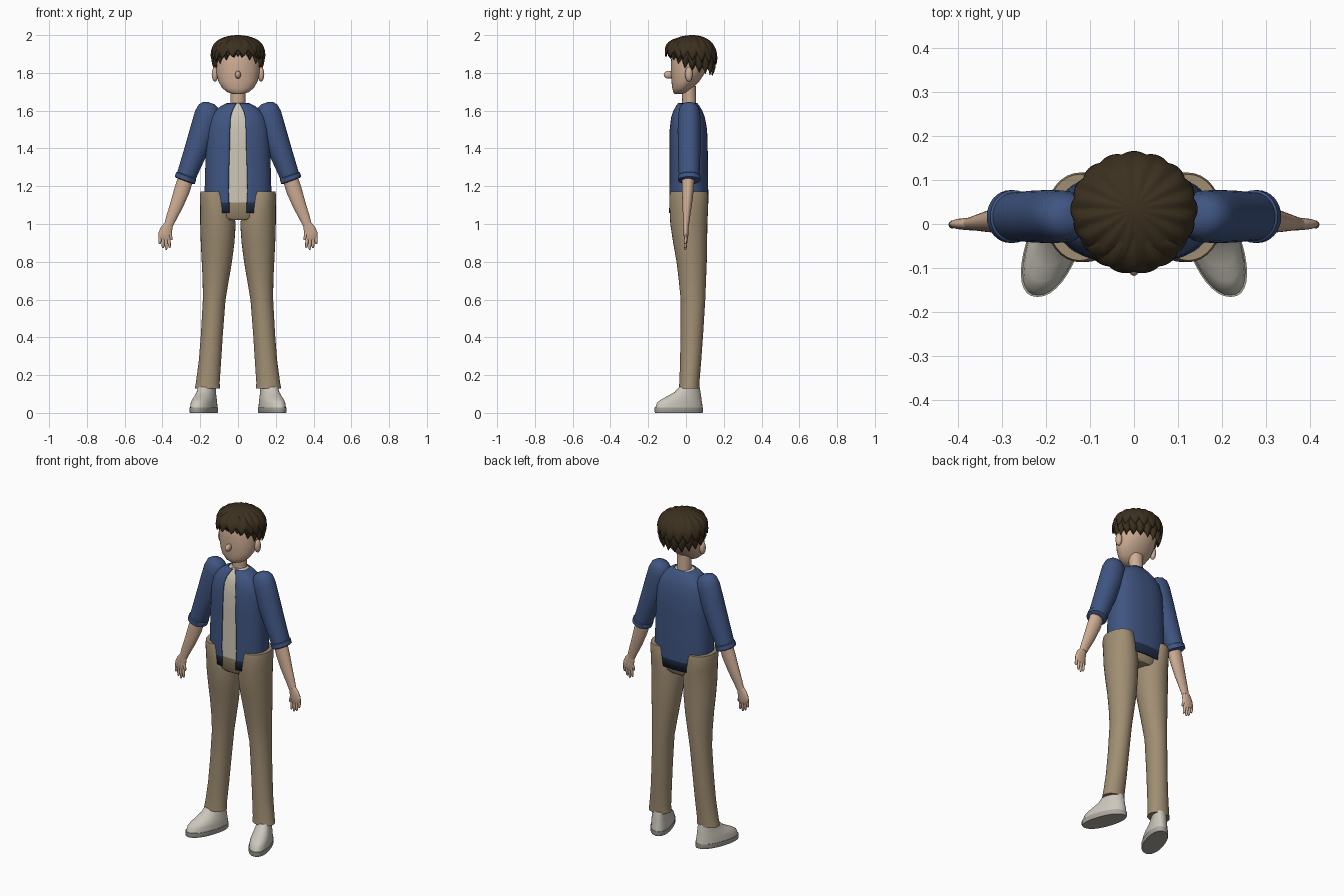
import bpy, bmesh
from math import sin, cos, pi, asin, copysign

cube = bpy.data.objects.get("Cube")
if cube:
    bpy.data.objects.remove(cube)


def material(name, *rgb):
    m = bpy.data.materials.new(name)
    m.use_nodes = True
    m.diffuse_color = (*rgb, 1)
    m.node_tree.nodes["Principled BSDF"].inputs["Base Color"].default_value = (*rgb, 1)
    return m


SKIN = material("skin", .62, .42, .30)
HAIR = material("dark_brown_hair", .045, .03, .014)
BLUE = material("jacket_blue", .05, .09, .22)
NAVY = material("hem_navy", .018, .03, .075)
KHAKI = material("trouser_khaki", .35, .27, .17)
CREAM = material("shirt_cream", .62, .57, .47)
SHOE = material("shoe_offwhite", .60, .57, .50)
SOLE = material("sole_grey", .40, .38, .34)


def finish(name, bm, mats, thick=0):
    bmesh.ops.recalc_face_normals(bm, faces=bm.faces)
    mesh = bpy.data.meshes.new(name)
    bm.to_mesh(mesh)
    bm.free()
    ob = bpy.data.objects.new(name, mesh)
    bpy.context.collection.objects.link(ob)
    for m in mats:
        mesh.materials.append(m)
    if thick:
        mod = ob.modifiers.new("thickness", 'SOLIDIFY')
        mod.thickness = thick
        mod.offset = -1
    bpy.ops.object.select_all(action='DESELECT')
    ob.select_set(True)
    bpy.context.view_layer.objects.active = ob
    bpy.ops.object.shade_smooth_by_angle(angle=.75)
    return ob


def skin_rows(bm, rows, closed):
    n = len(rows[0])
    for a, b in zip(rows, rows[1:]):
        for j in range(n if closed else n - 1):
            k = (j + 1) % n
            bm.faces.new((a[j], a[k], b[k], b[j]))


def power(v, p):
    return copysign(abs(v) ** p, v)


# Loft of oval rings (x, y, z, x radius, y radius); an opening leaves a front slit
def loft(name, rings, mat, n=32, tilt=0, shear=0, p=1, side=1, slit=None, thick=0):
    bm = bmesh.new()
    rows = []
    for i, (cx, cy, z, rx, ry) in enumerate(rings):
        a = asin((slit[i] / rx) ** (1 / p)) if slit else 0
        row = []
        for j in range(n):
            t = a + (2 * pi - 2 * a) * j / (n - 1 if slit else n)
            dx, y = rx * power(sin(t), p), cy - ry * power(cos(t), p)
            row.append(bm.verts.new((side * (cx + dx - shear * y), y, z + tilt * dx)))
        rows.append(row)
    skin_rows(bm, rows, not slit)
    if not slit:
        bm.faces.new(rows[0])
        bm.faces.new(rows[-1])
    return finish(name, bm, [mat], thick)


def pair(name, rings, mat, **kw):
    for label, s in (("left", 1), ("right", -1)):
        loft(f"{label}_{name}", rings, mat, side=s, **kw)


def ball(name, loc, size, mat):
    bm = bmesh.new()
    bmesh.ops.create_uvsphere(bm, u_segments=24, v_segments=14, radius=1)
    for v in bm.verts:
        v.co = [c + s * q for c, s, q in zip(loc, size, v.co)]
    finish(name, bm, [mat])


# Head, nose, ears and neck
head = [(1.688, .025, -.058, -.015), (1.697, .055, -.067, .01), (1.72, .084, -.073, .035),
        (1.755, .104, -.077, .07), (1.80, .115, -.08, .1), (1.85, .118, -.08, .118),
        (1.90, .113, -.076, .12), (1.94, .094, -.06, .105), (1.97, .055, -.025, .075),
        (1.982, .02, .01, .045)]
loft("head", [(0, (f + b) / 2, z, w, (b - f) / 2) for z, w, f, b in head], SKIN)
ball("nose", (0, -.092, 1.79), (.015, .026, .021), SKIN)
for label, s in (("left", 1), ("right", -1)):
    ball(label + "_ear", (s * .122, .015, 1.793), (.017, .02, .039), SKIN)
loft("neck", [(0, .017, 1.58, .042, .038), (0, .017, 1.66, .04, .037),
              (0, .014, 1.73, .042, .038)], SKIN)


# Hair: domes of grooved locks that end in points
def hair_tier(name, cy, rx, ry, top, low, locks, span, curl, phase=0):
    bm = bmesh.new()
    steps, per = 14, 8
    full = span >= pi
    count = locks * per
    rows = []
    for i in range(1, steps + 1):
        v = i / steps
        phi = v * curl
        row = []
        for j in range(count if full else count + 1):
            t = -span + 2 * span * j / count
            k = abs(2 * ((j / per + phase) % 1) - 1)
            drop = (1 - cos(phi)) / (1 - cos(curl))
            r = sin(phi) * (1 - .05 * k ** 2 * v)
            z = top - (top - low(t) - .035 * k) * drop
            row.append(bm.verts.new((rx * r * sin(t), cy - ry * r * cos(t), z)))
        rows.append(row)
    skin_rows(bm, rows, full)
    crown = bm.verts.new((0, cy, top))
    n = len(rows[0])
    for j in range(n if full else n - 1):
        bm.faces.new((crown, rows[0][j], rows[0][(j + 1) % n]))
    finish(name, bm, [HAIR], .006)


hair_tier("hair_under_layer", .032, .14, .128, 1.994,
          lambda t: 1.81 + .025 * cos(t) + .045 * max(cos(t), 0) ** 2, 18, pi, 2.1)
hair_tier("hair_top_layer", .034, .145, .132, 2.0,
          lambda t: 1.865 + .02 * cos(t), 16, pi, 1.85, .5)
hair_tier("fringe", -.002, .128, .112, 1.99,
          lambda t: 1.885 - .012 * t * t + .006 * t, 6, 1.45, 1.75)

# Shirt, open jacket and hips
body = [(.013, 1.058, .162, .104), (.014, 1.115, .172, .104), (.014, 1.17, .177, .104),
        (.014, 1.28, .174, .103), (.013, 1.4, .17, .102), (.012, 1.5, .164, .1),
        (.01, 1.565, .148, .09), (.009, 1.6, .122, .077), (.009, 1.625, .09, .062),
        (.009, 1.641, .058, .05)]
jacket = loft("jacket", [(0, *r) for r in body], BLUE, n=64, p=.82, thick=.006,
              slit=[.045, .047, .05, .048, .044, .042, .039, .03, .018, .008])
jacket.data.materials.append(NAVY)
for f in jacket.data.polygons:
    f.material_index = int(f.center.z < 1.12)
loft("shirt", [(0, cy, max(z, 1.1), rx - .011, ry - .01) for cy, z, rx, ry in body[1:]],
     CREAM, n=48, p=.82)
loft("hips", [(0, .013, 1.02, .1, .075), (0, .013, 1.035, .135, .088),
              (0, .013, 1.12, .15, .092)], KHAKI, p=.85)

# Trouser legs
pair("trouser_leg", [
    (.162, .016, .128, .067, .054), (.16, .018, .16, .063, .053),
    (.148, .025, .28, .059, .056), (.138, .031, .42, .058, .06),
    (.126, .037, .6, .06, .065), (.118, .034, .7, .069, .072),
    (.112, .03, .8, .08, .08), (.108, .022, .9, .089, .09),
    (.106, .015, 1.0, .094, .098), (.112, .015, 1.08, .088, .102),
    (.123, .015, 1.15, .079, .102), (.124, .015, 1.172, .074, .098)], KHAKI)

# Shoes with soles, toes turned out
pair("sole", [(.17, -.038, 0, .06, .125), (.17, -.038, .006, .063, .128),
              (.17, -.038, .028, .063, .128)], SOLE, shear=.3, p=.9)
pair("shoe", [(.17, -.037, .028, .06, .125), (.17, -.034, .055, .058, .119),
              (.17, -.024, .072, .055, .106), (.17, -.008, .09, .05, .088),
              (.17, .008, .11, .046, .069), (.17, .018, .138, .043, .054)],
     SHOE, shear=.3, p=.92)

# Sleeves with rolled cuffs
pair("sleeve", [
    (.142, .017, 1.64, .018, .018), (.146, .017, 1.631, .04, .038),
    (.152, .017, 1.612, .056, .052), (.162, .017, 1.575, .065, .059),
    (.184, .017, 1.5, .065, .061), (.23, .017, 1.37, .057, .059),
    (.272, .017, 1.258, .049, .055), (.274, .017, 1.254, .053, .06),
    (.282, .017, 1.232, .053, .06), (.283, .017, 1.228, .048, .055)], BLUE, tilt=.37)

# Forearms and palms
pair("forearm", [(.274, .012, 1.25, .038, .034), (.296, .01, 1.18, .039, .031),
                 (.325, .006, 1.1, .033, .025), (.35, .003, 1.04, .027, .019),
                 (.367, .001, .995, .022, .015)], SKIN, tilt=.37)
pair("palm", [(.366, 0, 1.005, .021, .015), (.377, 0, .98, .03, .014),
              (.386, 0, .95, .034, .013), (.39, 0, .925, .032, .011),
              (.39, 0, .915, .026, .007)], SKIN, n=20, tilt=.2)


# Fingers and thumbs
def finger(name, x0, z0, x1, z1):
    rings = []
    for f, r in ((0, .0085), (.5, .0085), (.85, .007), (1, .003)):
        rings.append((x0 + (x1 - x0) * f, -.004 * f, z0 + (z1 - z0) * f, r, r))
    pair(name, rings, SKIN, n=12)


for i, tip in enumerate((.872, .863, .872, .895)):
    finger(f"finger_{i + 1}", .367 + .015 * i, .93, .362 + .0175 * i, tip)
finger("thumb", .364, .965, .351, .915)
